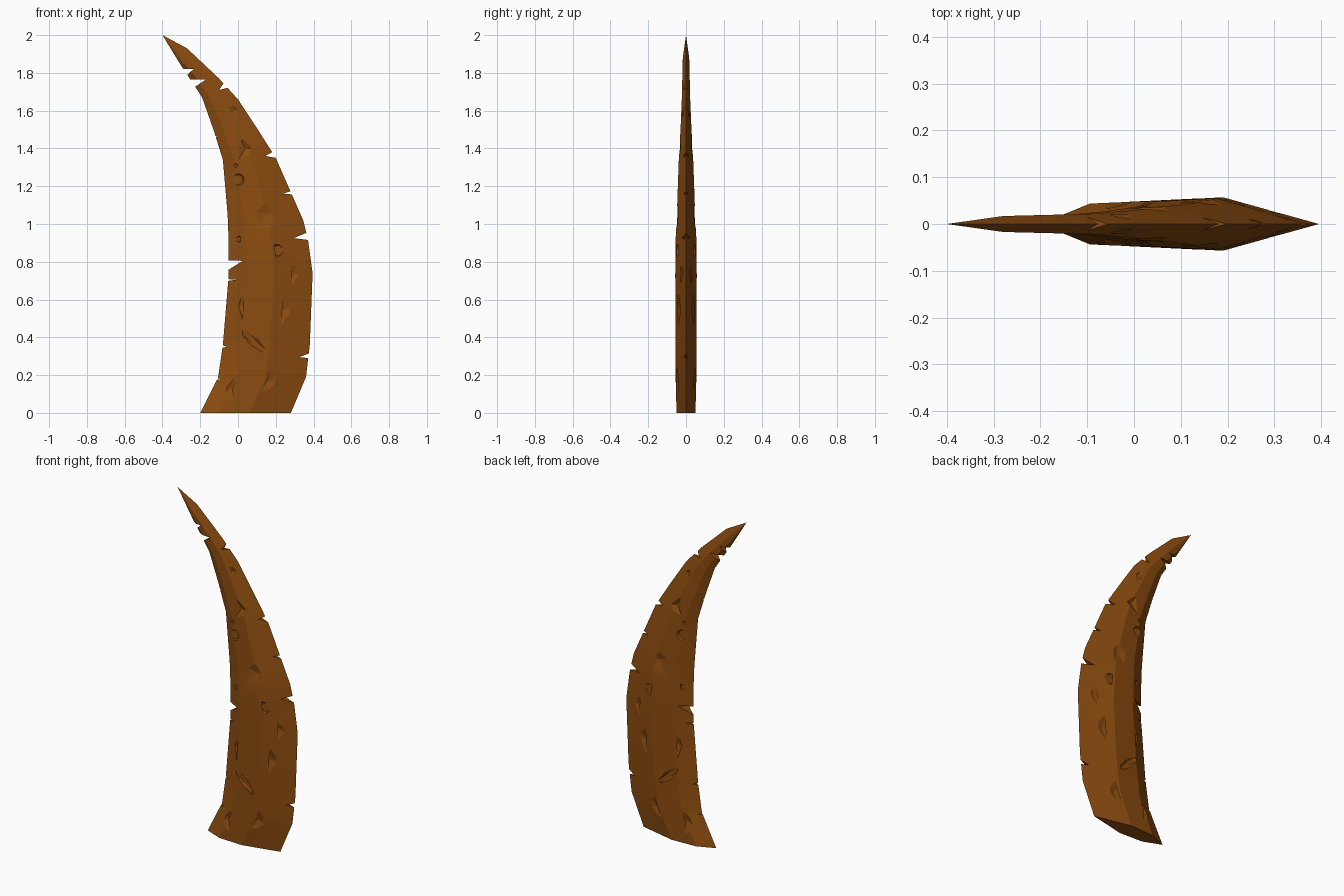
import bpy, bmesh, math
from mathutils import Vector, Matrix

if "Cube" in bpy.data.objects:
    bpy.data.objects.remove(bpy.data.objects["Cube"])

brown = bpy.data.materials.new("horn brown")
brown.diffuse_color = (0.262, 0.072, 0.005, 1)
brown.use_nodes = True
brown.node_tree.nodes["Principled BSDF"].inputs["Base Color"].default_value = brown.diffuse_color

# z, inner edge x, z of outer edge, outer edge x, half thickness
SECTIONS = [
    (0.00, -0.20, 0.00, 0.28, 0.050), (0.19, -0.105, 0.19, 0.36, 0.055),
    (0.36, -0.08, 0.36, 0.38, 0.055), (0.72, -0.05, 0.74, 0.395, 0.057),
    (0.92, -0.05, 0.92, 0.37, 0.055), (1.05, -0.055, 1.02, 0.345, 0.049),
    (1.34, -0.08, 1.35, 0.20, 0.038), (1.50, -0.13, 1.50, 0.105, 0.029),
    (1.67, -0.19, 1.66, 0.00, 0.022), (1.74, -0.235, 1.77, -0.10, 0.020),
    (1.82, -0.29, 1.93, -0.27, 0.017),
]


def finish(bm, name):
    bmesh.ops.recalc_face_normals(bm, faces=bm.faces)
    me = bpy.data.meshes.new(name)
    bm.to_mesh(me)
    bm.free()
    me.materials.append(brown)
    ob = bpy.data.objects.new(name, me)
    bpy.context.collection.objects.link(ob)
    return ob


# Curved horn blade: six-sided loft ending in a point
bm = bmesh.new()
rings = []
for z0, x0, z1, x1, t in SECTIONS:
    ring = []
    for f, y in ((0, 0), (0.22, -0.87), (0.54, -1), (1, 0), (0.54, 1), (0.22, 0.87)):
        ring.append(bm.verts.new((x0 + f * (x1 - x0), y * t, z0 + f * (z1 - z0))))
    rings.append(ring)
bm.faces.new(rings[0])
for a, b in zip(rings, rings[1:]):
    for i in range(6):
        j = (i + 1) % 6
        bm.faces.new((a[i], a[j], b[j], b[i]))
tip = bm.verts.new((-0.40, 0, 2.0))
for i in range(6):
    bm.faces.new((rings[-1][i], rings[-1][(i + 1) % 6], tip))
bmesh.ops.triangulate(bm, faces=bm.faces)
horn = finish(bm, "horn")

# Cutters for edge notches: tip x, tip z, outward angle, half opening angle
NOTCHES = [
    (-0.085, 0.175, 165, 8), (-0.055, 0.348, 170, 12), (-0.01, 0.705, 182, 6),
    (0.025, 0.805, 195, 17), (-0.105, 1.46, 170, 14), (-0.17, 1.765, 197, 17),
    (-0.235, 1.82, 200, 22), (-0.10, 1.71, 35, 22), (-0.02, 1.675, 50, 10),
    (0.145, 1.36, 10, 20), (0.24, 1.16, 8, 12), (0.295, 0.925, 8, 15),
    (0.325, 0.295, 8, 14),
]
# Surface dents: x, z, radius, depth below surface, sides
DENTS = [
    (0.15, 1.05, 0.09, 0.012, 5), (0.25, 0.55, 0.09, 0.012, 5),
    (0.02, 0.57, 0.08, 0.010, 4), (-0.04, 0.13, 0.08, 0.012, 5),
    (0.17, 0.17, 0.09, 0.012, 5), (0.30, 0.74, 0.07, 0.010, 4),
    (0.04, 1.40, 0.09, 0.012, 3), (-0.02, 1.60, 0.05, 0.007, 4),
]
# Round pits: x, z, radius
PITS = [(0.21, 0.86, 0.036), (0.005, 0.92, 0.017), (0.00, 1.235, 0.034),
        (-0.012, 1.31, 0.011)]


def surface_y(x, z):
    """Front surface depth of the horn at a point."""
    hit, loc, *_ = horn.ray_cast(Vector((x, -1, z)), Vector((0, 1, 0)))
    return loc.y if hit else 0


bpy.context.view_layer.update()
bm = bmesh.new()
for x, z, ang, half in NOTCHES:
    pts = [(x, z)]
    for s in (-1, 1):
        a = math.radians(ang + s * half)
        pts.append((x + 0.16 * math.cos(a), z + 0.16 * math.sin(a)))
    lo, hi = ([bm.verts.new((px, y, pz)) for px, pz in pts] for y in (-0.2, 0.2))
    bm.faces.new(lo)
    bm.faces.new(hi)
    for i in range(3):
        j = (i + 1) % 3
        bm.faces.new((lo[i], lo[j], hi[j], hi[i]))


def cone(x, z, r, depth, sides, side, r_in):
    """Chisel a dent on one side; the wide end sits just above the surface."""
    y = surface_y(x, z)
    y0, y1 = y - 0.004, y + depth
    m = (Matrix.Diagonal((1, side, 1, 1)) @ Matrix.Translation((x, (y0 + y1) / 2, z))
         @ Matrix.Rotation(math.radians(-90), 4, 'X') @ Matrix.Rotation(x * 31 + z * 7, 4, 'Z'))
    bmesh.ops.create_cone(bm, cap_ends=True, segments=sides, radius1=r, radius2=r_in,
                          depth=y1 - y0, matrix=m)


for side in (1, -1):
    for x, z, r, d, n in DENTS:
        cone(x, z, r, d, n, side, 0.006)
    for x, z, r in PITS:
        cone(x, z, r, 0.008, 14, side, r * 0.75)
    # Diagonal gouge across the lower face
    y = surface_y(0.08, 0.38)
    m = (Matrix.Diagonal((1, side, 1, 1)) @ Matrix.Translation((0.08, y, 0.38))
         @ Matrix.Rotation(math.radians(42), 4, 'Y') @ Matrix.Diagonal((0.10, 0.012, 0.025, 1)))
    bmesh.ops.create_icosphere(bm, subdivisions=1, radius=1, matrix=m)
cutter = finish(bm, "chip_cutters")
cutter.hide_render = True

mod = horn.modifiers.new("chips", 'BOOLEAN')
mod.operation = 'DIFFERENCE'
mod.solver = 'EXACT'
mod.use_self = True
mod.object = cutter
bpy.context.view_layer.objects.active = horn
horn.select_set(True)
bpy.ops.object.modifier_apply(modifier=mod.name)
bpy.data.objects.remove(cutter)
bpy.ops.object.shade_smooth_by_angle(angle=math.radians(12))
